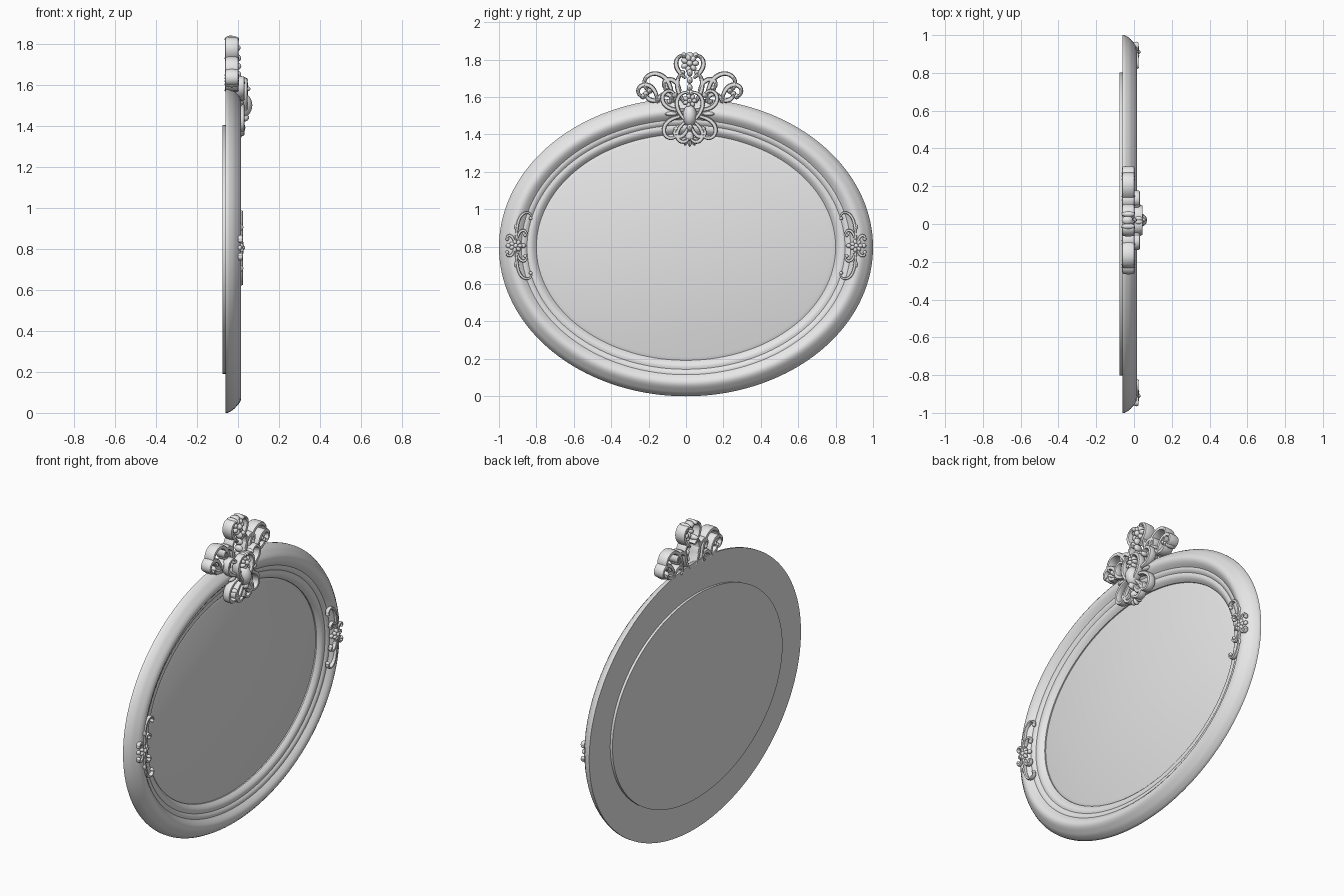
import bpy, bmesh, math
from mathutils import Vector, Matrix

cube = bpy.data.objects.get("Cube")
if cube:
    bpy.data.objects.remove(cube)

colour = (0.8, 0.8, 0.8, 1)
grey = bpy.data.materials.new("plain_grey")
grey.use_nodes = True
grey.diffuse_color = colour
grey.node_tree.nodes["Principled BSDF"].inputs["Base Color"].default_value = colour

HALF_HEIGHT = 0.797                  # of the oval, also its centre height
CREST = Vector((0.02, 1.57))         # (y, z) where the crest meets the frame
CARTOUCHE = Vector((0.02, 1.5))


def finish(name, bm):
    """Turn a bmesh into a smooth-shaded object."""
    bmesh.ops.recalc_face_normals(bm, faces=bm.faces)
    mesh = bpy.data.meshes.new(name)
    bm.to_mesh(mesh)
    bm.free()
    mesh.materials.append(grey)
    obj = bpy.data.objects.new(name, mesh)
    bpy.context.collection.objects.link(obj)
    bpy.ops.object.select_all(action='DESELECT')
    obj.select_set(True)
    bpy.context.view_layer.objects.active = obj
    bpy.ops.object.shade_smooth_by_angle(angle=math.radians(40))


def bridge(bm, first, second):
    """Quads between two closed rings."""
    for i in range(len(first)):
        bm.faces.new((first[i - 1], first[i], second[i], second[i - 1]))


def bulge(start, end, height, steps=7):
    """Moulding section: a sine swell between two (inset, x) points, end left out."""
    a, b = Vector(start), Vector(end)
    return [a.lerp(b, i / steps) + Vector((0, height * math.sin(math.pi * i / steps)))
            for i in range(steps)]


def oval_sweep(name, profile, closed, steps=144):
    """Sweep (inset, x) points round the oval; open profiles get flat caps."""
    bm = bmesh.new()
    rings = []
    for inset, x in profile:
        angles = [math.tau * i / steps for i in range(steps)]
        rings.append([bm.verts.new((x, (1 - inset) * math.cos(a),
                                    HALF_HEIGHT + (HALF_HEIGHT - 0.96 * inset) * math.sin(a)))
                      for a in angles])
    for first, second in zip(rings, rings[1:]):
        bridge(bm, first, second)
    if closed:
        bridge(bm, rings[-1], rings[0])
    else:
        bm.faces.new(rings[0])
        bm.faces.new(rings[-1])
    finish(name, bm)


def blob(bm, x, centre, size, turn=0.0):
    """Ellipsoid bead at a (y, z) centre."""
    matrix = (Matrix.Translation((x, *centre)) @ Matrix.Rotation(turn, 4, 'X')
              @ Matrix.Diagonal((*size, 1)))
    bmesh.ops.create_uvsphere(bm, u_segments=12, v_segments=8, radius=1, matrix=matrix)


def rosette(bm, x, centre, radius, depth, petals=7):
    """Ring of petals round a raised bead."""
    for k in range(petals):
        a = math.tau * k / petals
        offset = Vector((math.cos(a), math.sin(a))) * radius * 0.6
        blob(bm, x, Vector(centre) + offset, (depth, radius * 0.4, radius * 0.3), a)
    blob(bm, x + depth / 2, centre, (depth, radius / 3, radius / 3))


def rounded(value):
    """Push a cosine or sine towards a rounded square."""
    return math.copysign(abs(value) ** 0.6, value)


def scroll(bm, origin, start, heading, length, bend, x, depth,
           width=0.013, side=1, up=1, tight=2, steps=30, sides=12):
    """Ribbon whose curvature grows along its length, ending in a volute."""
    point = Vector(origin) + Vector((side * start[0], up * start[1]))
    rings = []
    for i in range(steps + 1):
        t = i / steps
        angle = math.radians(heading + bend * t ** tight)
        along = Vector((side * math.cos(angle), up * math.sin(angle)))
        across = Vector((-along.y, along.x)) * width * (0.6 + 0.4 * math.sin(math.pi * t))
        ring = []
        for k in range(sides):
            a = math.tau * k / sides
            edge = point + across * rounded(math.cos(a))
            ring.append(bm.verts.new((x + depth * rounded(math.sin(a)), *edge)))
        rings.append(ring)
        point = point + along * length / steps
    for first, second in zip(rings, rings[1:]):
        bridge(bm, first, second)
    bm.faces.new(rings[0])
    bm.faces.new(rings[-1])
    blob(bm, x, point, (depth * 1.1, width * 1.2, width * 1.2))


# Moulded oval frame: stepped edge, round crown, small bead, hollow, inner lip
section = bulge((0, -0.05), (0.03, -0.01), 0.005)
section += bulge((0.03, -0.01), (0.12, -0.01), 0.026)
section += bulge((0.12, -0.01), (0.15, -0.02), 0.004)
section += bulge((0.15, -0.02), (0.2, -0.04), 0.01)
section += [(0.2, -0.04), (0.2, -0.06), (0, -0.06)]
oval_sweep("frame", section, closed=True)

# Glass with a shallow bevel, and its backing
oval_sweep("glass_panel", [(0.22, -0.04), (0.2, -0.047), (0.197, -0.076)], closed=False)

# Pierced openwork crest above the frame
bm = bmesh.new()
for side in (-1, 1):
    def leaf(start, heading, length, bend):
        scroll(bm, CREST, start, heading, length, bend, x=-0.03, depth=0.033, side=side)

    leaf(start=(0.17, 0), heading=80, length=0.22, bend=-250)
    leaf(start=(0.09, 0), heading=85, length=0.33, bend=-240)
    leaf(start=(0.03, 0), heading=60, length=0.17, bend=80)
    leaf(start=(0.05, 0.06), heading=70, length=0.16, bend=-220)
    leaf(start=(0.02, 0.13), heading=40, length=0.16, bend=140)
    leaf(start=(0.18, 0), heading=120, length=0.13, bend=200)
    leaf(start=(0.17, 0.01), heading=0, length=0.08, bend=90)
rosette(bm, -0.02, CREST + Vector((0, 0.21)), radius=0.05, depth=0.022)
blob(bm, -0.035, CREST + Vector((0, 0.25)), (0.03, 0.025, 0.02))
for k in range(4):      # beads climbing the middle
    blob(bm, -0.01, CREST + Vector((0, 0.04 * (k + 1))), (0.026, 0.015, 0.02))
finish("crest_openwork", bm)

# Carved cartouche over the top rail
bm = bmesh.new()
for side in (-1, 1):
    def frond(start, heading, length, bend, x=0.01):
        scroll(bm, CARTOUCHE, start, heading, length, bend, x, depth=0.022, width=0.012, side=side)

    frond(start=(0.03, 0.03), heading=0, length=0.24, bend=250)
    frond(start=(0.03, 0), heading=-10, length=0.24, bend=-230)
    frond(start=(0.02, -0.03), heading=-40, length=0.18, bend=-220)
    frond(start=(0.01, -0.06), heading=-70, length=0.13, bend=220)
    frond(start=(0.02, -0.03), heading=50, length=0.2, bend=140, x=0.024)
    blob(bm, 0.01, CARTOUCHE + Vector((side * 0.1, 0.01)), (0.02, 0.035, 0.012))
blob(bm, 0.025, CARTOUCHE, (0.045, 0.038, 0.058))
rosette(bm, 0.028, CARTOUCHE + Vector((0, 0.08)), radius=0.04, depth=0.022)
foot = CARTOUCHE - Vector((0, 0.11))
for k in range(5):      # shell at the foot
    a = math.radians(210 + 30 * k)
    blob(bm, 0, foot + Vector((math.cos(a), math.sin(a))) * 0.035, (0.02, 0.022, 0.01), a)
blob(bm, 0.012, foot, (0.024, 0.022, 0.026))
blob(bm, 0.03, foot + Vector((0, 0.05)), (0.024, 0.016, 0.02))
finish("crest_cartouche", bm)

# Small floral mounts on both side rails
for side, label in ((1, "left"), (-1, "right")):
    bm = bmesh.new()
    middle = Vector((side * 0.91, 0.805))
    rosette(bm, 0.015, middle, radius=0.036, depth=0.013)
    for reach in (-0.04, 0.04):
        blob(bm, 0.008, middle + Vector((side * reach, 0)), (0.012, 0.014, 0.012))
    for up in (-1, 1):
        def vine(start, heading, length, bend, tight=2):
            scroll(bm, middle, start, heading, length, bend, x=0.012, depth=0.012,
                   width=0.008, side=side, up=up, tight=tight)

        vine(start=(0, 0.02), heading=95, length=0.22, bend=200, tight=4)
        vine(start=(-0.01, 0.04), heading=100, length=0.09, bend=220)
        vine(start=(0.01, 0.02), heading=80, length=0.07, bend=-200)
        blob(bm, 0.014, middle + Vector((0, up * 0.1)), (0.012, 0.008, 0.016))
    finish(label + "_side_mount", bm)
